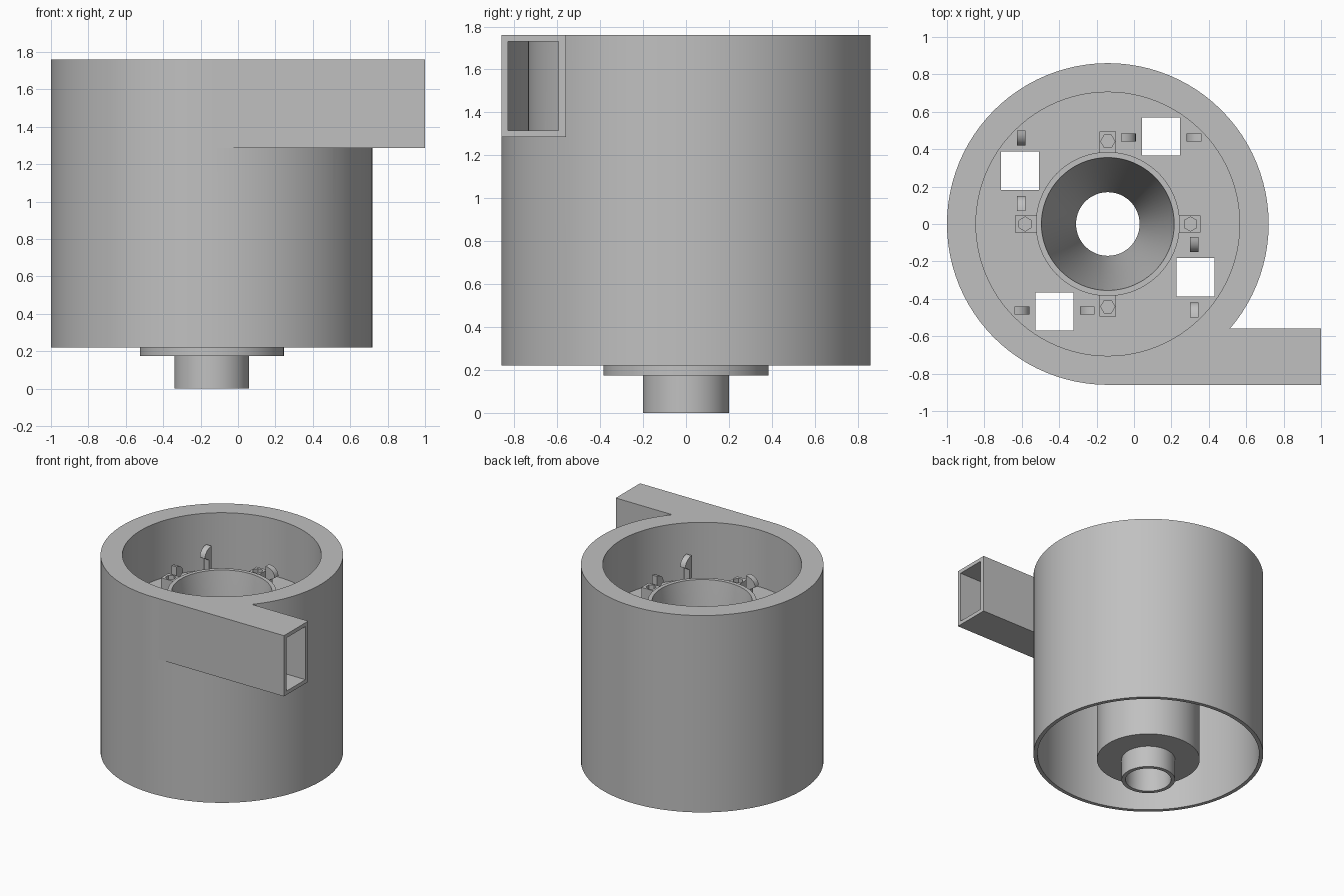
import bpy, bmesh, math
from mathutils import Matrix, Vector

cube = bpy.data.objects.get("Cube")
if cube:
    bpy.data.objects.remove(cube, do_unlink=True)

CX = -0.14            # axis of the round housing
SEG = 96
BOTTOM, TOP = 0.22, 1.76
FLOOR_LOW, FLOOR = 1.285, 1.315

grey = bpy.data.materials.new("plain_grey")
grey.use_nodes = True
COLOUR = (0.53, 0.53, 0.53, 1)
grey.diffuse_color = COLOUR
grey.node_tree.nodes["Principled BSDF"].inputs["Base Color"].default_value = COLOUR


def finish(name, bm):
    bmesh.ops.recalc_face_normals(bm, faces=bm.faces)
    mesh = bpy.data.meshes.new(name)
    bm.to_mesh(mesh)
    bm.free()
    mesh.materials.append(grey)
    ob = bpy.data.objects.new(name, mesh)
    bpy.context.collection.objects.link(ob)
    return ob


def cylinder(name, r, z0, z1, x=CX, y=0, seg=SEG):
    bm = bmesh.new()
    place = Matrix.Translation((x, y, (z0 + z1) / 2))
    bmesh.ops.create_cone(bm, cap_ends=True, segments=seg, radius1=r, radius2=r,
                          depth=z1 - z0, matrix=place)
    return finish(name, bm)


def box(name, lo, hi):
    lo, hi = Vector(lo), Vector(hi)
    bm = bmesh.new()
    bmesh.ops.create_cube(bm, size=1, matrix=Matrix.Translation((lo + hi) / 2)
                          @ Matrix.Diagonal((*(hi - lo), 1)))
    return finish(name, bm)


def lathe(name, profile):
    bm = bmesh.new()
    rings = []
    for i in range(SEG):
        a = math.tau * i / SEG
        rings.append([bm.verts.new((CX + r * math.cos(a), r * math.sin(a), z))
                      for r, z in profile])
    n = len(profile)
    for i in range(SEG):
        p, q = rings[i], rings[(i + 1) % SEG]
        for j in range(n):
            k = (j + 1) % n
            bm.faces.new((p[j], q[j], q[k], p[k]))
    return finish(name, bm)


def boolean(target, tool, operation):
    tool.hide_render = True
    mod = target.modifiers.new("cut", 'BOOLEAN')
    mod.operation = operation
    mod.solver = 'EXACT'
    mod.object = tool
    bpy.context.view_layer.objects.active = target
    bpy.ops.object.modifier_apply(modifier=mod.name)
    bpy.data.objects.remove(tool, do_unlink=True)


def smooth(ob):
    bpy.ops.object.select_all(action='DESELECT')
    ob.select_set(True)
    bpy.context.view_layer.objects.active = ob
    bpy.ops.object.shade_smooth_by_angle(angle=math.radians(25))


def quarter_turn(ob, i):
    # rotate the part about the housing axis
    ob.data.transform(Matrix.Translation((CX, 0, 0))
                      @ Matrix.Rotation(i * math.pi / 2, 4, 'Z')
                      @ Matrix.Translation((-CX, 0, 0)))
    return ob


# Housing: round body joined with the tangential outlet duct
housing = cylinder("housing", 0.86, BOTTOM, TOP)
boolean(housing, box("duct", (CX, -0.86, FLOOR_LOW), (1, -0.56, TOP)), 'UNION')

# Ring-shaped air channel that opens into the duct
channel = cylinder("channel", 0.83, FLOOR, 1.73)
boolean(channel, box("duct_bore", (CX, -0.83, FLOOR), (1.1, -0.595, 1.73)), 'UNION')
boolean(channel, cylinder("channel_core", 0.735, 1.2, 1.9), 'DIFFERENCE')
boolean(housing, channel, 'DIFFERENCE')

# Open underside, upper pit and the passage for the funnel
boolean(housing, cylinder("underside", 0.83, 0.1, FLOOR_LOW), 'DIFFERENCE')
boolean(housing, cylinder("pit", 0.705, FLOOR, 1.9), 'DIFFERENCE')
boolean(housing, cylinder("passage", 0.37, 1.2, 1.4), 'DIFFERENCE')

# Four square windows in the floor
for i in range(4):
    window = box("window", (CX - 0.57, 0.183, 1.2), (CX - 0.367, 0.387, 1.4))
    boolean(housing, quarter_turn(window, i), 'DIFFERENCE')
smooth(housing)

# Funnel: straight outside, tapered inside, with a short spout
funnel = lathe("funnel", [(0.385, 1.475), (0.385, 0.175), (0.2, 0.175), (0.2, 0),
                          (0.17, 0), (0.17, 0.19), (0.355, 1.475)])
smooth(funnel)

# Screw bosses around the funnel, each with a hexagonal pocket
for i in range(4):
    boss = box("screw_boss", (CX - 0.495, -0.045, 1.3), (CX - 0.375, 0.045, 1.465))
    boolean(boss, cylinder("pocket", 0.038, 1.36, 1.6, CX - 0.442, 0, 6), 'DIFFERENCE')
    quarter_turn(boss, i)


def clip(name, y, inward):
    # post with a rounded hook leaning towards the window
    outline = [(-0.04, 1.3), (-0.01, 1.3), (-0.01, 1.42), (0.04, 1.45)]
    for k in range(1, 7):
        a = k * math.pi / 12
        outline.append((-0.04 + 0.08 * math.cos(a), 1.45 + 0.07 * math.sin(a)))
    bm = bmesh.new()
    face = bm.faces.new([bm.verts.new((CX - 0.485, y + inward * t, z))
                         for t, z in outline])
    side = bmesh.ops.extrude_face_region(bm, geom=[face])["geom"]
    bmesh.ops.translate(bm, vec=(0.045, 0, 0),
                        verts=[v for v in side if isinstance(v, bmesh.types.BMVert)])
    return finish(name, bm)


# A facing pair of clips at each window
for i in range(4):
    for y, inward in ((0.46, -1), (0.11, 1)):
        smooth(quarter_turn(clip("window_clip", y, inward), i))
